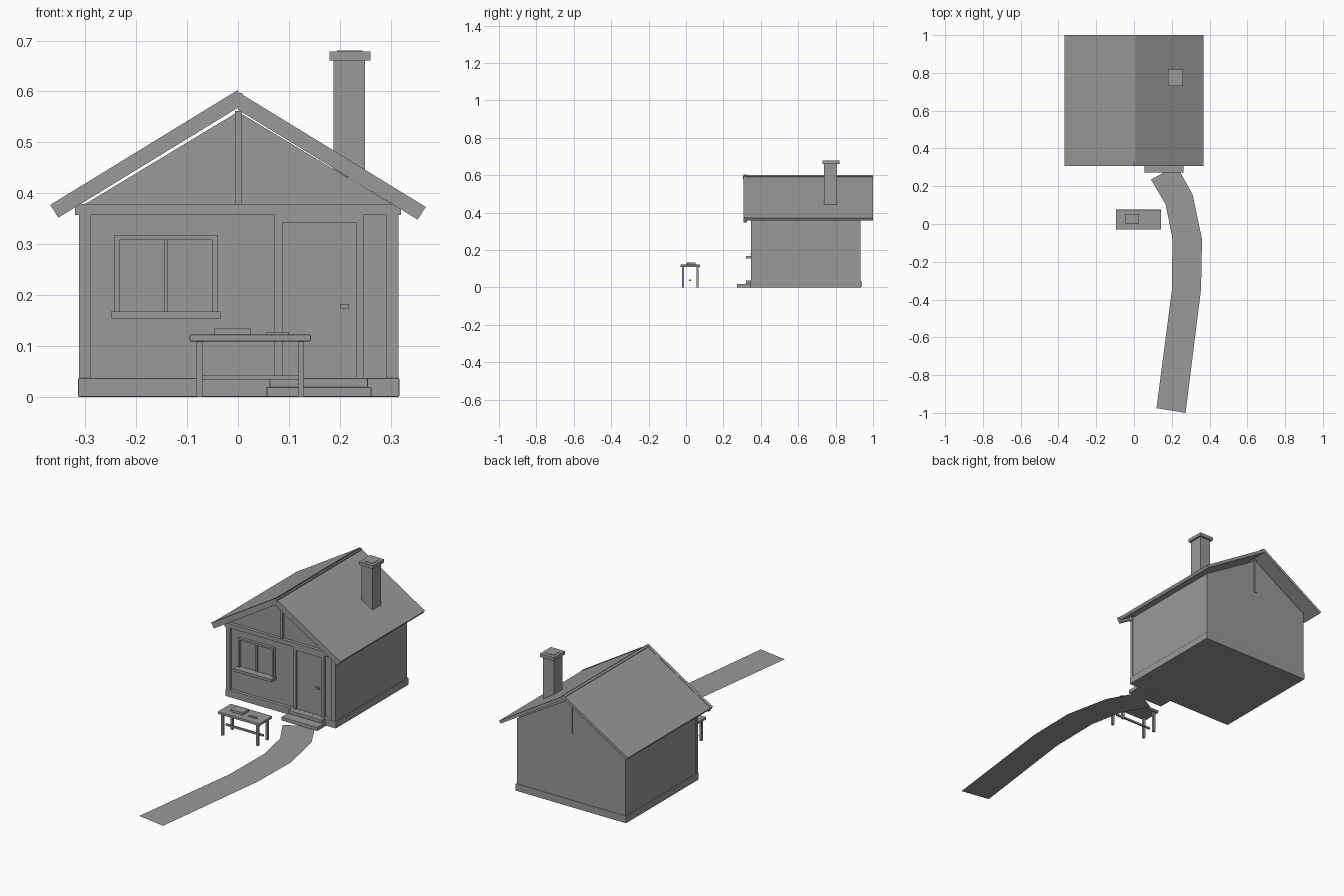
import bpy, bmesh

grey = bpy.data.materials.new("plain grey")
grey.diffuse_color = (0.32, 0.32, 0.32, 1)


def finish(name, bm, bevel=0):
    bmesh.ops.recalc_face_normals(bm, faces=bm.faces)
    me = bpy.data.meshes.new(name)
    bm.to_mesh(me)
    bm.free()
    me.materials.append(grey)
    ob = bpy.data.objects.new(name, me)
    bpy.context.collection.objects.link(ob)
    if bevel:
        mod = ob.modifiers.new("soft edge", 'BEVEL')
        mod.width = bevel
        mod.segments = 2
    return ob


def prism(name, profile, y0, y1, bevel=0):
    """Extrude an x-z outline from y0 to y1."""
    bm = bmesh.new()
    face = bm.faces.new([bm.verts.new((x, y0, z)) for x, z in profile])
    out = bmesh.ops.extrude_face_region(bm, geom=[face])
    for v in out["geom"]:
        if isinstance(v, bmesh.types.BMVert):
            v.co.y = y1
    return finish(name, bm, bevel)


def box(name, x0, x1, y0, y1, z0, z1, bevel=0):
    return prism(name, [(x0, z0), (x1, z0), (x1, z1), (x0, z1)], y0, y1, bevel)


# House body with gables, on a foundation
prism("house_walls", [(-0.31, 0.03), (0.312, 0.03), (0.312, 0.373),
                      (0, 0.56), (-0.31, 0.373)], 0.362, 0.934)
box("foundation", -0.314, 0.317, 0.345, 0.937, 0, 0.037, 0.002)

# Timber framing
box("left_corner_post", -0.312, -0.29, 0.347, 0.365, 0.037, 0.357)
box("right_corner_post", 0.291, 0.315, 0.347, 0.365, 0.037, 0.357)
box("cross_beam", -0.32, 0.32, 0.345, 0.365, 0.357, 0.379)
box("front_king_post", -0.006, 0.008, 0.35, 0.365, 0.379, 0.562)
box("back_king_post", -0.006, 0.008, 0.93, 0.938, 0.379, 0.562)

# Roof slabs and bargeboards
for side, s, drop in (("left", -1, 0), ("right", 1, 0.004)):
    def slope(points):
        return [(s * x, z - drop) for x, z in points]
    prism(side + "_roof_slab", slope([(0, 0.601), (0.367, 0.376), (0.359, 0.363),
                                      (0, 0.583)]), 0.322, 1.0)
    prism(side + "_bargeboard", slope([(0, 0.603), (0.369, 0.377), (0.353, 0.352),
                                       (0, 0.568)]), 0.308, 0.325)
prism("ridge_cap", [(-0.011, 0.597), (0.009, 0.597), (0.009, 0.588), (0, 0.58),
                    (-0.011, 0.588)], 0.306, 1.0)

# Chimney
box("chimney_stack", 0.188, 0.25, 0.738, 0.808, 0.43, 0.662)
box("chimney_cap", 0.18, 0.26, 0.73, 0.82, 0.661, 0.678)
box("chimney_flue", 0.195, 0.245, 0.748, 0.80, 0.676, 0.68)

# Window
box("window_left_frame", -0.243, -0.233, 0.347, 0.365, 0.167, 0.318)
box("window_right_frame", -0.05, -0.04, 0.347, 0.365, 0.167, 0.318)
box("window_top_frame", -0.233, -0.05, 0.347, 0.365, 0.308, 0.318)
box("window_mullion", -0.145, -0.138, 0.35, 0.365, 0.167, 0.308)
box("window_glass", -0.233, -0.05, 0.359, 0.364, 0.167, 0.308)
box("window_sill", -0.25, -0.034, 0.321, 0.365, 0.154, 0.168)

# Door, frame and handle
box("door", 0.087, 0.232, 0.356, 0.365, 0.037, 0.342)
box("door_left_jamb", 0.072, 0.087, 0.347, 0.365, 0.037, 0.357)
box("door_right_jamb", 0.232, 0.247, 0.347, 0.365, 0.037, 0.357)
box("door_lintel", 0.087, 0.232, 0.347, 0.365, 0.342, 0.357)
box("door_handle", 0.2, 0.218, 0.346, 0.358, 0.173, 0.182)

# Entrance steps
box("lower_step", 0.056, 0.262, 0.273, 0.346, 0, 0.019, 0.002)
box("upper_step", 0.062, 0.255, 0.32, 0.346, 0.019, 0.037, 0.002)

# Table with a stretcher and things on it
box("table_top", -0.095, 0.143, -0.03, 0.076, 0.109, 0.122, 0.002)
for x in (-0.082, 0.118):
    for y in (-0.022, 0.056):
        box("table_leg", x, x + 0.012, y, y + 0.012, 0, 0.11)
box("table_stretcher", -0.082, 0.13, 0.017, 0.026, 0.034, 0.043)
box("book", -0.046, 0.026, 0.003, 0.052, 0.122, 0.134, 0.001)
box("small_tool", 0.056, 0.1, 0.006, 0.018, 0.122, 0.127)

# Curved flat path
left = [(0.09, 0.235), (0.167, 0.105), (0.204, -0.08), (0.2, -0.355), (0.119, -0.975)]
right = [(0.225, 0.31), (0.31, 0.157), (0.36, -0.08), (0.355, -0.344), (0.273, -1.0)]
bm = bmesh.new()
rows = [[bm.verts.new((x, y, 0.001)) for x, y in pair] for pair in zip(left, right)]
for (a, b), (c, d) in zip(rows, rows[1:]):
    bm.faces.new((a, c, d, b))
path = finish("path", bm)
if path.data.polygons[0].normal.z < 0:
    path.data.flip_normals()
